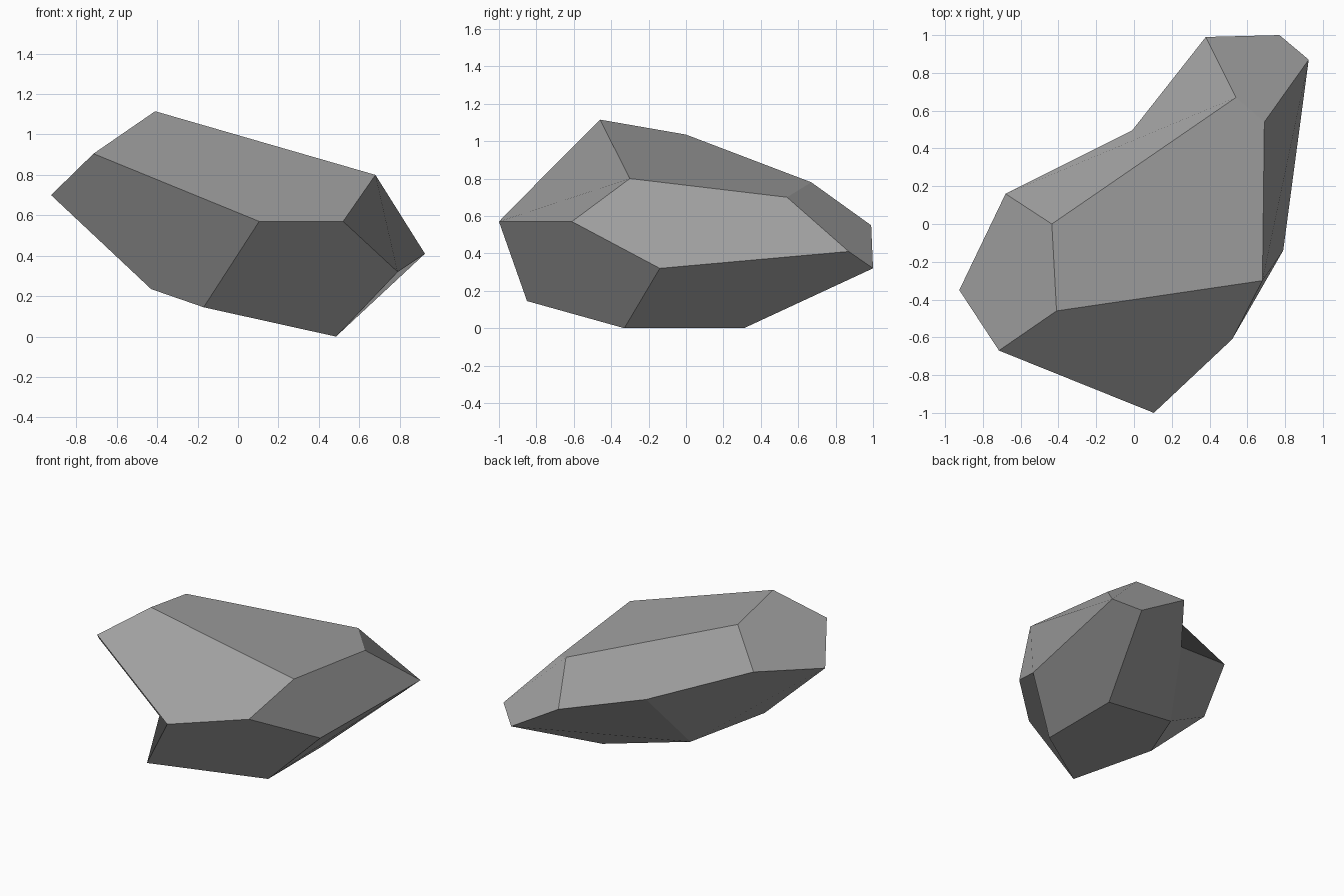
import bpy
import bmesh

default_cube = bpy.data.objects.get("Cube")
if default_cube:
    bpy.data.objects.remove(default_cube, do_unlink=True)


def make_material(name, colour):
    material = bpy.data.materials.new(name)
    material.use_nodes = True
    material.diffuse_color = colour
    shader = next(node for node in material.node_tree.nodes
                  if node.type == "BSDF_PRINCIPLED")
    shader.inputs["Base Color"].default_value = colour
    shader.inputs["Roughness"].default_value = 0.9
    return material


# Corners of the rock: a dodecahedron pulled out of shape
corners = {
    # back tip
    "a": (.38, .99, .55), "b": (.77, 1, .32), "c": (.925, .87, .41),
    "d": (.69, .54, .7), "e": (.54, .67, .78),
    # back right side and crest
    "f": (-.01, .495, .54), "g": (-.68, .16, .8), "h": (-.435, 0, 1.035),
    "i": (-.41, -.46, 1.115), "j": (-.925, -.35, .7), "k": (-.715, -.67, .905),
    # front and left side
    "l": (.105, -1, .57), "m": (.52, -.61, .57), "n": (.68, -.3, .8),
    "o": (.79, -.14, .32),
    # underside
    "p": (-.43, -.33, .235), "q": (-.17, -.85, .145), "r": (.485, -.33, 0),
    "s": (.485, .31, 0), "t": (-.17, .19, .145),
}

# Twelve five-sided facets, counterclockwise from outside;
# the second corner is the one each bent facet folds around
facets = ("indeh mnikl ihgjk heafg dcbae dnmoc "
          "lqrom jpqlk pjgft abstf bcors ptsrq").split()

bm = bmesh.new()
points = {name: bm.verts.new(position) for name, position in corners.items()}
for facet in facets:
    bm.faces.new([points[name] for name in facet])

mesh = bpy.data.meshes.new("rock")
bm.to_mesh(mesh)
bm.free()
mesh.materials.append(make_material("stone grey", (.345, .345, .345, 1)))

rock = bpy.data.objects.new("rock", mesh)
bpy.context.collection.objects.link(rock)
